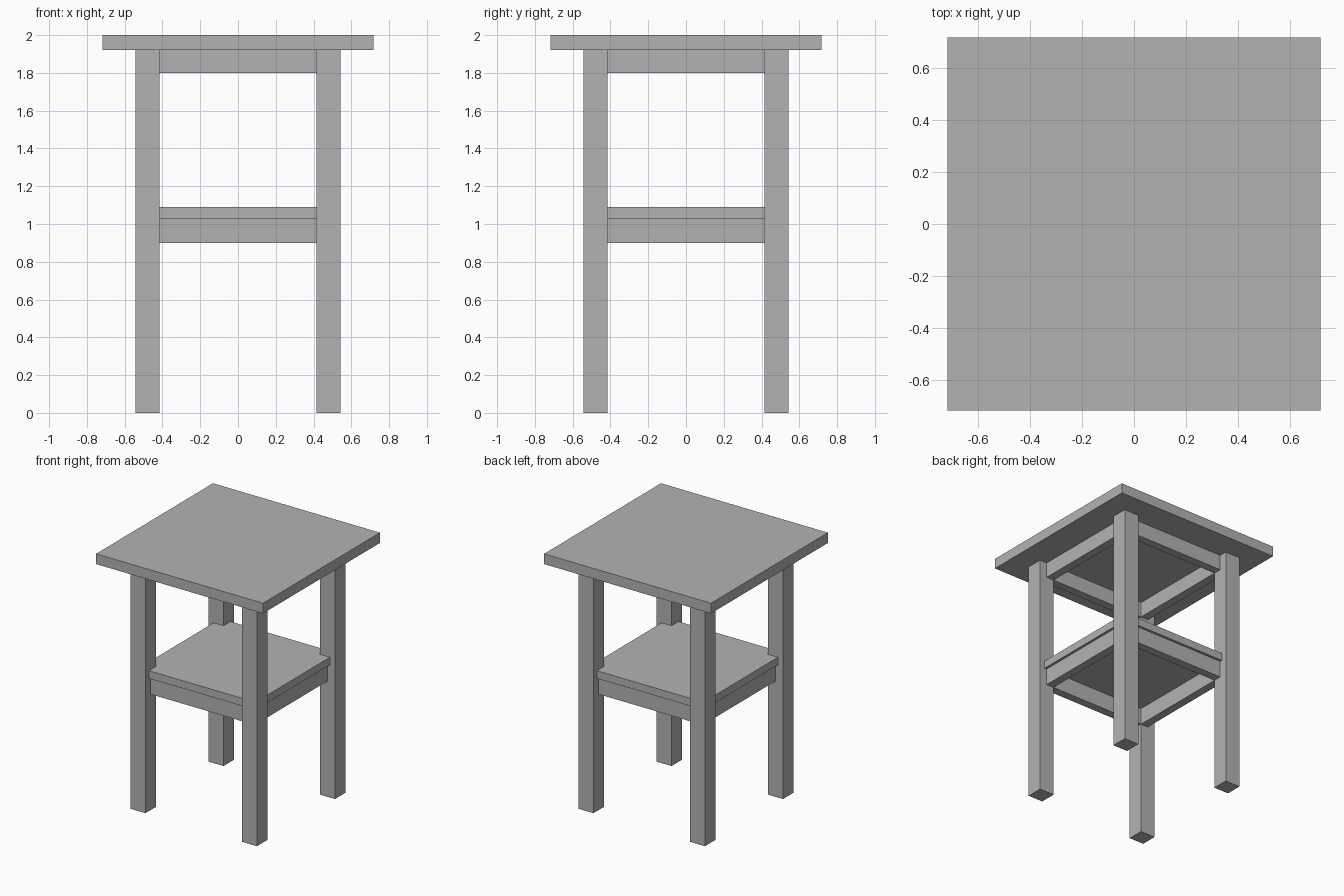
import bpy
import bmesh

# Remove the default cube
cube = bpy.data.objects.get("Cube")
if cube:
    bpy.data.objects.remove(cube, do_unlink=True)

# Single flat grey
grey = bpy.data.materials.new("plain_grey")
grey.use_nodes = True
colour = (0.45, 0.45, 0.45, 1)
grey.diffuse_color = colour
grey.node_tree.nodes["Principled BSDF"].inputs["Base Color"].default_value = colour

# Shared measurements
LEG_IN, LEG_OUT = 0.415, 0.543
RAIL_OUT, SHELF_OUT, TOP_OUT = 0.48, 0.50, 0.717
TOP_UNDER, TOP_Z = 1.92, 2.0
SHELF_UNDER, SHELF_Z = 1.03, 1.09


def prism(name, outline, z0, z1):
    """Extrude a flat outline from z0 up to z1."""
    bm = bmesh.new()
    face = bm.faces.new([bm.verts.new((x, y, z0)) for x, y in outline])
    ext = bmesh.ops.extrude_face_region(bm, geom=[face], use_keep_orig=True)
    verts = [v for v in ext["geom"] if isinstance(v, bmesh.types.BMVert)]
    bmesh.ops.translate(bm, verts=verts, vec=(0, 0, z1 - z0))
    bmesh.ops.recalc_face_normals(bm, faces=bm.faces[:])
    mesh = bpy.data.meshes.new(name)
    bm.to_mesh(mesh)
    bm.free()
    mesh.materials.append(grey)
    obj = bpy.data.objects.new(name, mesh)
    bpy.context.collection.objects.link(obj)
    return obj


def box(name, x0, x1, y0, y1, z0, z1):
    return prism(name, [(x0, y0), (x1, y0), (x1, y1), (x0, y1)], z0, z1)


# Table top
box("table_top", -TOP_OUT, TOP_OUT, -TOP_OUT, TOP_OUT, TOP_UNDER, TOP_Z)

# Four square legs
for side, sx in (("left", 1), ("right", -1)):
    for end, sy in (("front", -1), ("back", 1)):
        xs = sorted((sx * LEG_IN, sx * LEG_OUT))
        ys = sorted((sy * LEG_IN, sy * LEG_OUT))
        box(f"{end}_{side}_leg", *xs, *ys, 0, TOP_UNDER)

# Rails between the legs, under the top and under the shelf
for level, z0, z1 in (("upper", 1.80, TOP_UNDER), ("lower", 0.90, SHELF_UNDER)):
    for s, end, side in ((-1, "front", "right"), (1, "back", "left")):
        across = sorted((s * LEG_IN, s * RAIL_OUT))
        box(f"{level}_{end}_rail", -LEG_IN, LEG_IN, *across, z0, z1)
        box(f"{level}_{side}_rail", *across, -LEG_IN, LEG_IN, z0, z1)

# Shelf with its corners notched around the legs
a, b = LEG_IN, SHELF_OUT
quarter = [(b, -a), (b, a), (a, a)]
outline = []
for turn in range(4):
    outline += quarter
    quarter = [(-y, x) for x, y in quarter]
prism("shelf", outline, SHELF_UNDER, SHELF_Z)
